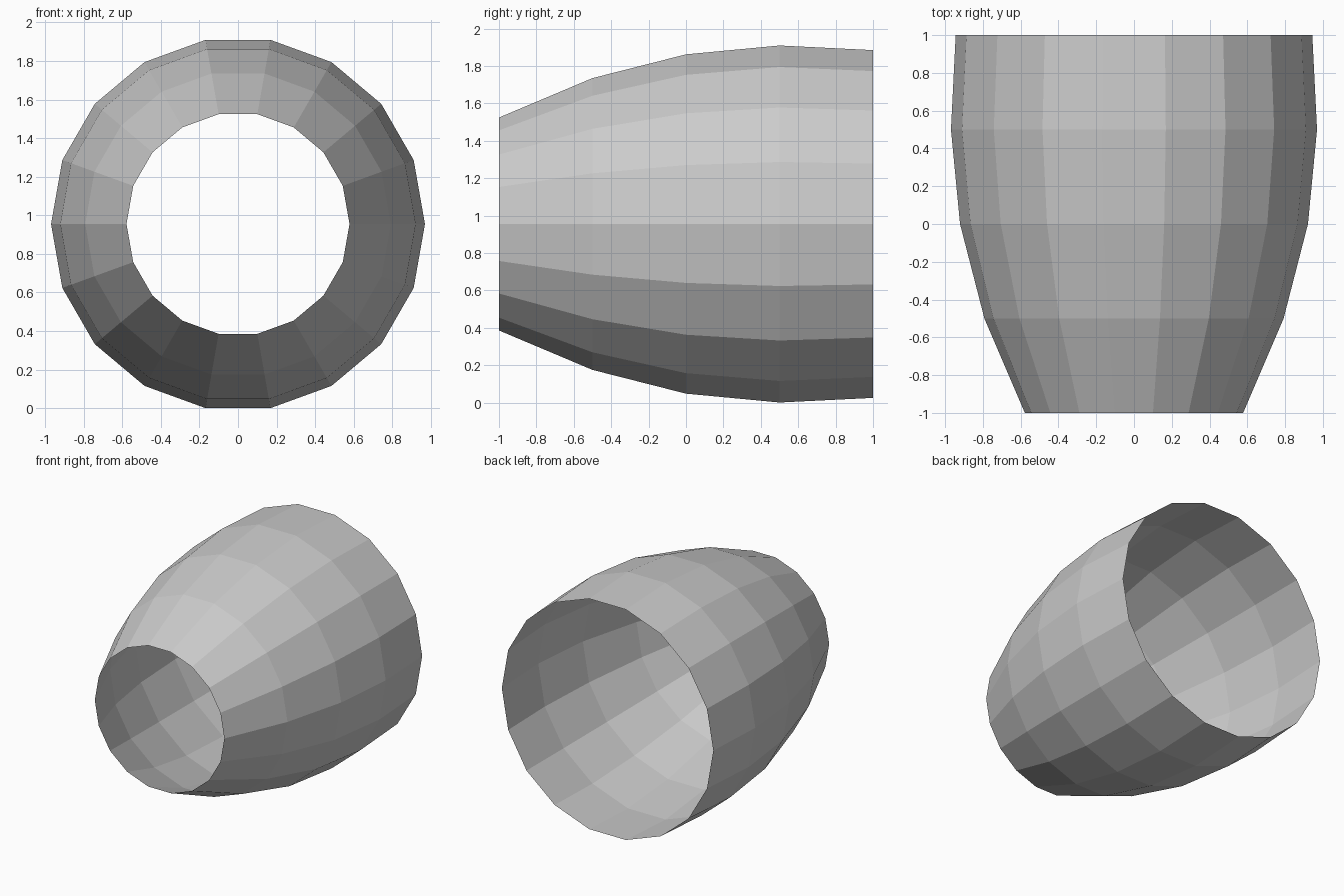
import bpy, bmesh, math

if "Cube" in bpy.data.objects:
    bpy.data.objects.remove(bpy.data.objects["Cube"])

SIDES = 18
CENTRE_Z = 0.955
# (y, radius) of each ring from the narrow front mouth to the wide back mouth
RINGS = [(-1.0, 0.578), (-0.5, 0.792), (0.0, 0.921), (0.5, 0.969), (1.0, 0.944)]

grey = bpy.data.materials.new("plain grey")
grey.diffuse_color = (0.6, 0.6, 0.6, 1)
grey.use_nodes = True
grey.node_tree.nodes["Principled BSDF"].inputs["Base Color"].default_value = grey.diffuse_color

# Open barrel-shaped sleeve: a thin shell lofted through the rings
bm = bmesh.new()
loops = []
for y, r in RINGS:
    angles = [math.tau * i / SIDES for i in range(SIDES)]
    loops.append([bm.verts.new((r * math.cos(a), y, CENTRE_Z + r * math.sin(a)))
                  for a in angles])
for a, b in zip(loops, loops[1:]):
    for i in range(SIDES):
        j = (i + 1) % SIDES
        bm.faces.new((a[i], a[j], b[j], b[i]))
bm.normal_update()
# Point the faces outwards
for f in bm.faces:
    c = f.calc_center_median()
    if f.normal.x * c.x + f.normal.z * (c.z - CENTRE_Z) < 0:
        f.normal_flip()

mesh = bpy.data.meshes.new("tapered_sleeve")
bm.to_mesh(mesh)
bm.free()
mesh.materials.append(grey)
sleeve = bpy.data.objects.new("tapered_sleeve", mesh)
bpy.context.collection.objects.link(sleeve)
